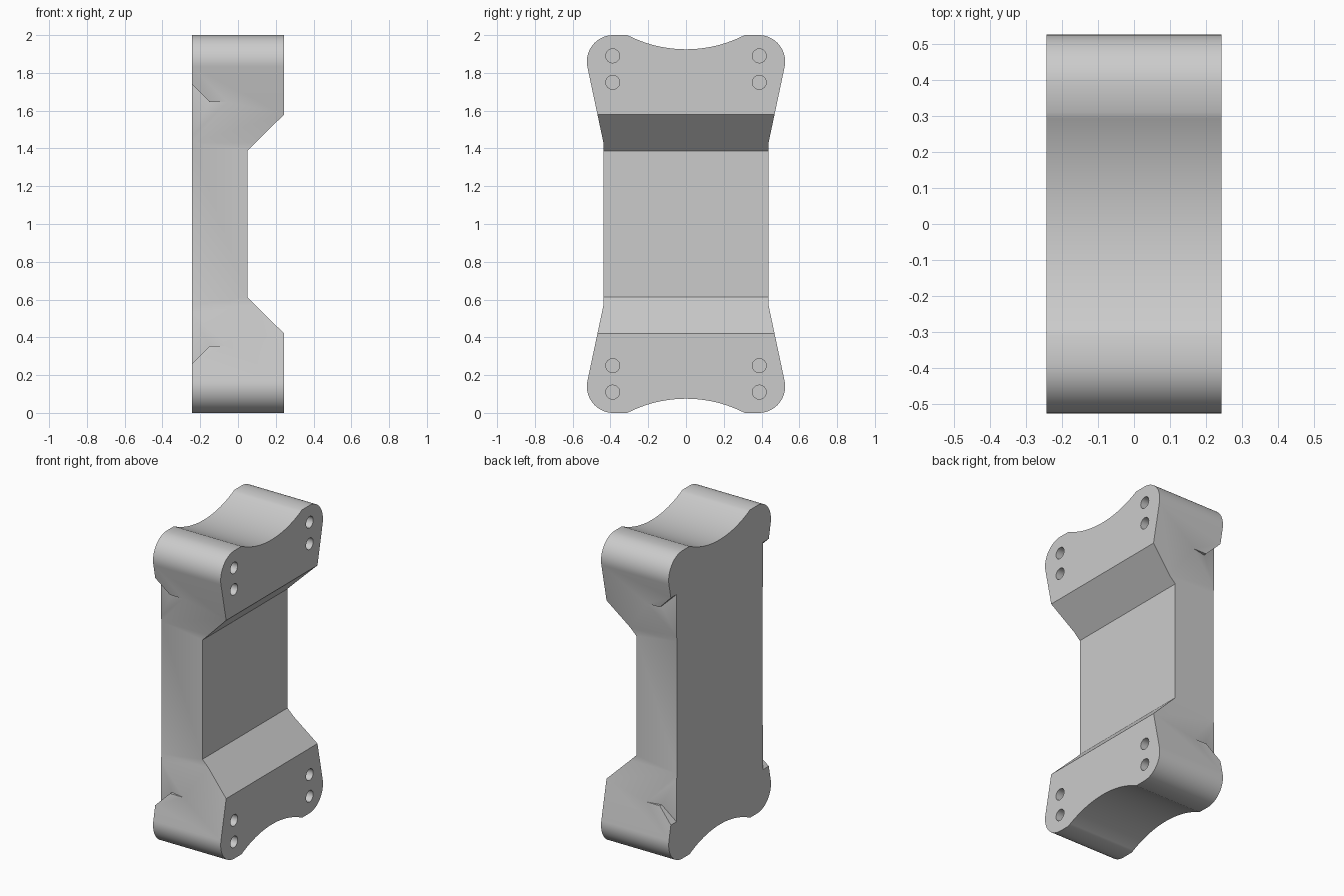
import bpy, bmesh
from math import sin, cos, asin, radians
from mathutils import Vector

cube = bpy.data.objects.get("Cube")
if cube:
    bpy.data.objects.remove(cube, do_unlink=True)

HALF_X = 0.243      # half thickness
MID = 1.0           # height of the symmetry plane


def loft(name, start, end):
    """Closed solid between two matching rings of points."""
    bm = bmesh.new()
    a = [bm.verts.new(p) for p in start]
    b = [bm.verts.new(p) for p in end]
    bm.faces.new(a)
    bm.faces.new(b)
    for i in range(len(a)):
        j = (i + 1) % len(a)
        bm.faces.new((a[i], a[j], b[j], b[i]))
    bmesh.ops.recalc_face_normals(bm, faces=bm.faces)
    mesh = bpy.data.meshes.new(name)
    bm.to_mesh(mesh)
    bm.free()
    obj = bpy.data.objects.new(name, mesh)
    bpy.context.collection.objects.link(obj)
    return obj


def cut(body, cutter):
    cutter.hide_render = True
    mod = body.modifiers.new("cut", 'BOOLEAN')
    mod.operation, mod.solver, mod.object = 'DIFFERENCE', 'EXACT', cutter
    bpy.context.view_layer.objects.active = body
    bpy.ops.object.modifier_apply(modifier=mod.name)
    bpy.data.objects.remove(cutter, do_unlink=True)


# Quarter outline (y, height above the middle): waist, flare, round corner, dip
WAIST, FLARE_Z, R = 0.437, 0.43, 0.14
quarter = [(WAIST, FLARE_Z)]
for i in range(17):
    t = radians(-12 + 102 * i / 16)
    quarter.append((0.385 + R * cos(t), 0.86 + R * sin(t)))
dip_w, dip_d = 0.31, 0.075
dip_r = (dip_w ** 2 + dip_d ** 2) / (2 * dip_d)
for i in range(17):
    t = asin(dip_w / dip_r) * (1 - i / 16)
    quarter.append((dip_r * sin(t), 1 - dip_d + dip_r * (1 - cos(t))))

top = quarter + [(-y, z) for y, z in quarter[-2::-1]]
outline = top + [(-y, -z) for y, z in top]
body = loft("grip_block",
            [(-HALF_X, y, MID + z) for y, z in outline],
            [(HALF_X, y, MID + z) for y, z in outline])

# Sloped recess across the right-hand face
recess = [(0.443, 0.778), (0.05, 0.387), (0.05, -0.387), (0.443, -0.778)]
cut(body, loft("recess_cutter",
               [(x, -1, MID + z) for x, z in recess],
               [(x, 1, MID + z) for x, z in recess]))

# Tapered notches in the four rear edges
notch = [(0, 0.645), (-0.15, 0.645), (-0.343, 0.838), (-0.343, 0.2), (0, 0.2)]
for sy in (-1, 1):
    for sz in (-1, 1):
        inner = [(x, sy * (0.445 + 0.2 * (x + HALF_X)), MID + sz * z)
                 for x, z in notch]
        outer = [(x, sy * 0.8, MID + sz * z) for x, z in notch]
        cut(body, loft("notch_cutter", inner, outer))

# Blind screw holes
ring = [(0.037 * cos(radians(a)), 0.037 * sin(radians(a)))
        for a in range(0, 360, 15)]
for sy in (-1, 1):
    for z in (0.89, 0.75, -0.75, -0.89):
        c = Vector((0, sy * 0.388, MID + z))
        cut(body, loft("hole_cutter",
                       [c + Vector((0.04, u, v)) for u, v in ring],
                       [c + Vector((0.4, u, v)) for u, v in ring]))

# Single grey material
grey = bpy.data.materials.new("light grey")
grey.use_nodes = True
colour = (0.6, 0.6, 0.6, 1)
grey.diffuse_color = colour
bsdf = next(n for n in grey.node_tree.nodes if n.type == 'BSDF_PRINCIPLED')
bsdf.inputs["Base Color"].default_value = colour
body.data.materials.clear()
body.data.materials.append(grey)

bpy.ops.object.select_all(action='DESELECT')
body.select_set(True)
bpy.context.view_layer.objects.active = body
bpy.ops.object.shade_smooth_by_angle(angle=radians(30))
